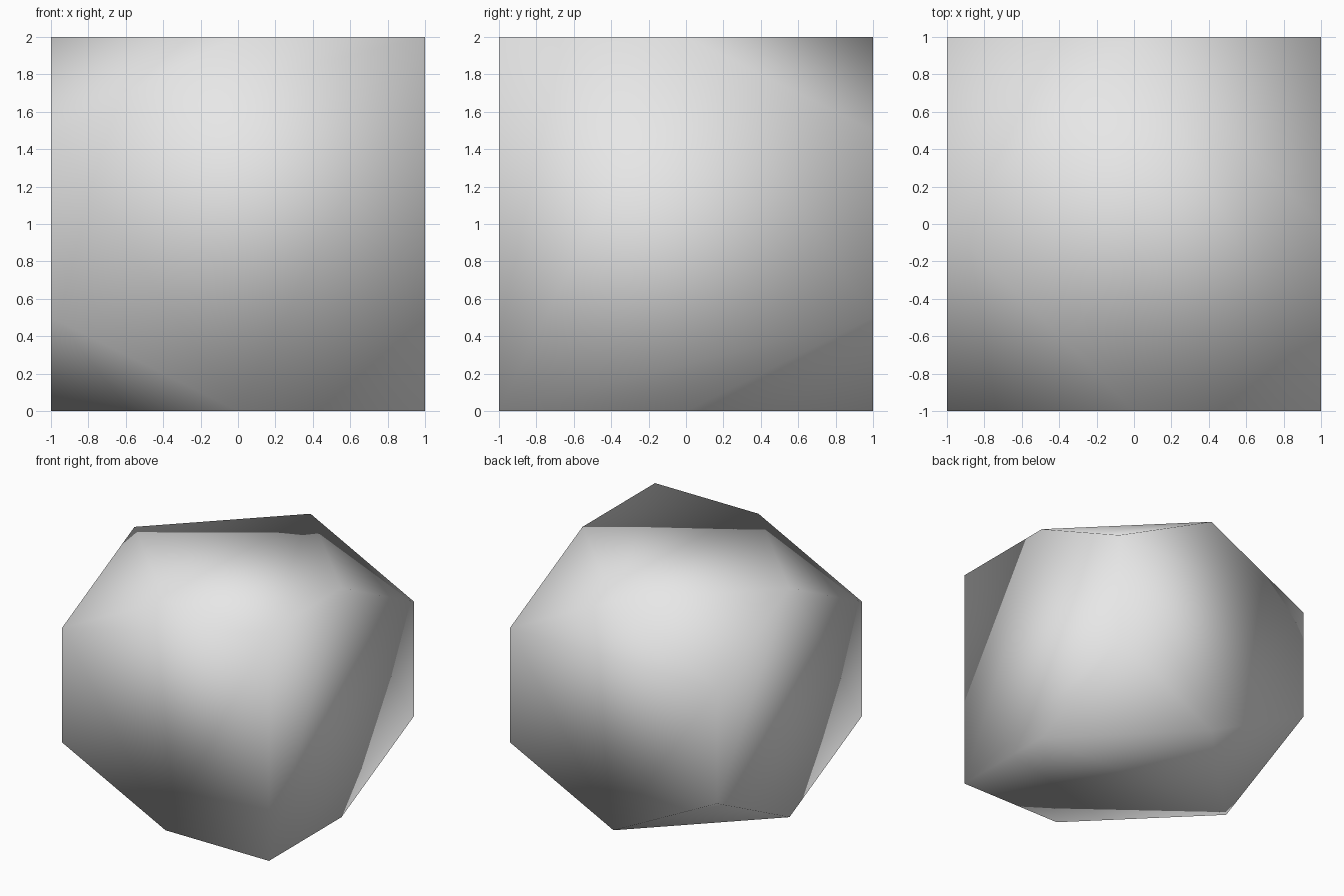
import bpy
import bmesh
from math import radians

# Remove the default cube only
cube = bpy.data.objects.get("Cube")
if cube:
    bpy.data.objects.remove(cube, do_unlink=True)

# Plain grey material
grey = bpy.data.materials.new("plain grey")
grey.use_nodes = True
colour = (0.8, 0.8, 0.8, 1.0)
grey.diffuse_color = colour
grey.node_tree.nodes["Principled BSDF"].inputs["Base Color"].default_value = colour

# Corner points of the block: every corner is cut through the middle of its
# horizontal edges, except the pair on the front at +x, which stays whole
points = []
for side in (-1, 1):
    z = 1 + side
    points += [(1, 0, z), (-1, 0, z), (0, 1, z), (0, -1, z)]
    for x in (-1, 1):
        for y in (-1, 1):
            whole = x > 0 > y
            points.append((x, y, 1 + side * (1 if whole else 0.5)))

# Wrap the points in one solid and merge the coplanar triangles
bm = bmesh.new()
for p in points:
    bm.verts.new(p)
bmesh.ops.convex_hull(bm, input=bm.verts[:])
bmesh.ops.dissolve_limit(bm, angle_limit=radians(1), verts=bm.verts[:], edges=bm.edges[:])
bmesh.ops.recalc_face_normals(bm, faces=bm.faces[:])

# Shade the whole solid smooth, without sharp edges
for face in bm.faces:
    face.smooth = True

mesh = bpy.data.meshes.new("cut_corner_block")
bm.to_mesh(mesh)
bm.free()
mesh.materials.append(grey)
block = bpy.data.objects.new("cut_corner_block", mesh)
bpy.context.collection.objects.link(block)
